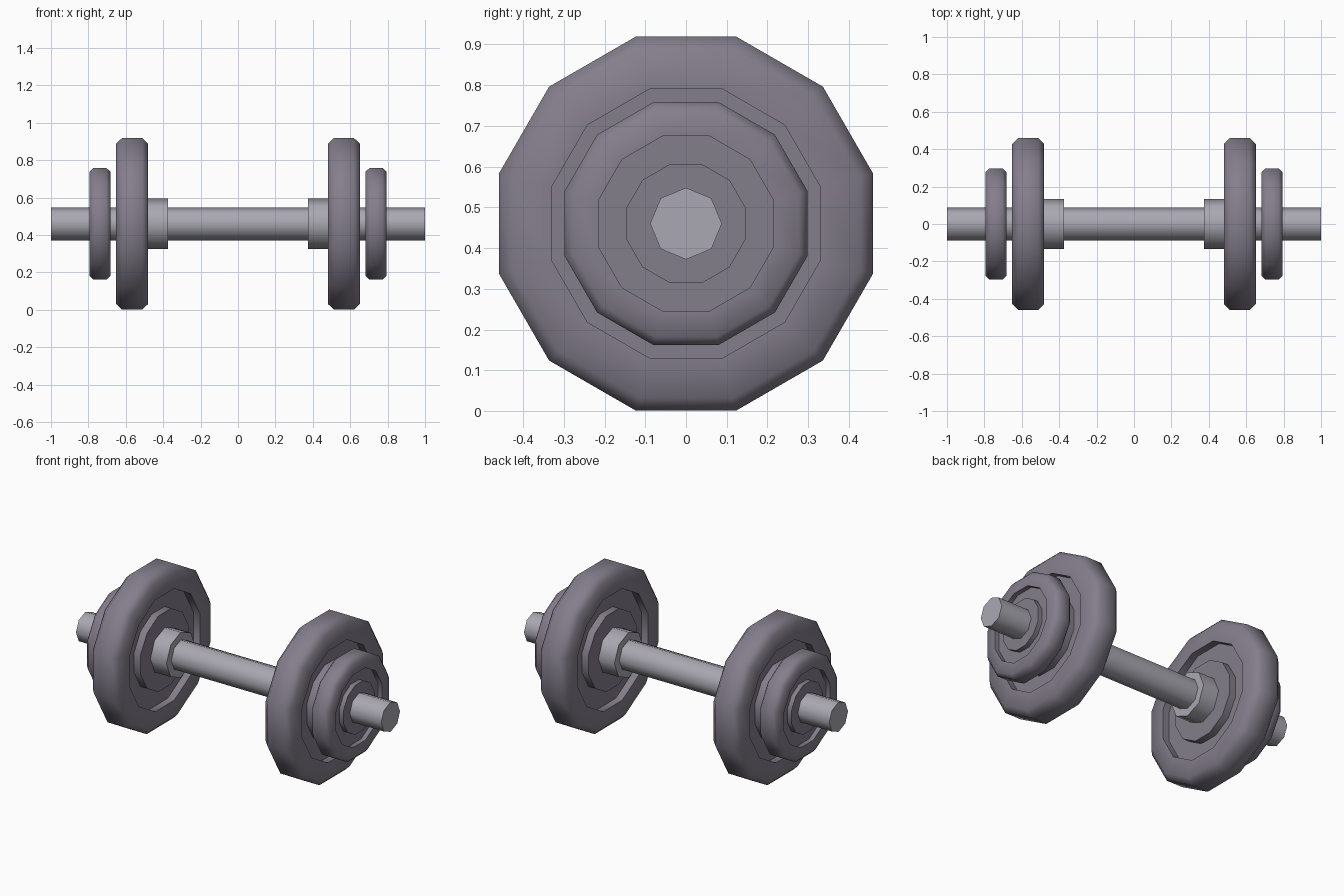
import bpy, math

cube = bpy.data.objects.get("Cube")
if cube:
    bpy.data.objects.remove(cube, do_unlink=True)

AXIS_Z = 0.46


def material(name, rgb):
    mat = bpy.data.materials.new(name)
    mat.use_nodes = True
    mat.diffuse_color = (*rgb, 1)
    mat.node_tree.nodes["Principled BSDF"].inputs["Base Color"].default_value = (*rgb, 1)
    return mat


steel = material("light steel", (0.40, 0.39, 0.44))
iron = material("dark iron", (0.23, 0.21, 0.26))


def lathe(name, profile, sides, turn, mat, sharp):
    """Spin (x, radius) points round the bar axis; end points are capped."""
    verts, faces = [], []
    for x, r in profile:
        for i in range(sides):
            a = math.tau * i / sides + turn
            verts.append((x, r * math.cos(a), AXIS_Z + r * math.sin(a)))
    for k in range(len(profile) - 1):
        for i in range(sides):
            j = (i + 1) % sides
            a, b = k * sides, (k + 1) * sides
            faces.append((a + j, a + i, b + i, b + j))
    last = (len(profile) - 1) * sides
    faces.append(tuple(range(sides)))
    faces.append(tuple(reversed(range(last, last + sides))))
    mesh = bpy.data.meshes.new(name)
    mesh.from_pydata(verts, [], [f[::-1] for f in faces])
    mesh.materials.append(mat)
    obj = bpy.data.objects.new(name, mesh)
    bpy.context.collection.objects.link(obj)
    bpy.ops.object.select_all(action="DESELECT")
    obj.select_set(True)
    bpy.context.view_layer.objects.active = obj
    bpy.ops.object.shade_smooth_by_angle(angle=math.radians(sharp))
    return obj


def plate(name, centre, half, apothem):
    """Twelve-sided weight: chamfered rim, recessed web and raised hub."""
    r = apothem / math.cos(math.pi / 12)
    bevel = 0.068 * r
    web = 0.5 * half
    side = [(half, 0.49 * r), (web, 0.49 * r), (web, 0.72 * r),
            (half, 0.72 * r), (half, r - bevel), (half - bevel, r)]
    profile = [(-x, rad) for x, rad in side] + [(x, rad) for x, rad in reversed(side)]
    lathe(name, [(centre + x, rad) for x, rad in profile],
          12, math.pi / 12, iron, 60)


# Bar through everything
lathe("bar", [(-1, 0.088), (1, 0.088)], 8, 0, steel, 50)

# Collars and weights at each end
for side, s in (("left", 1), ("right", -1)):
    lathe(side + "_collar", [(s * 0.43 - 0.055, 0.134), (s * 0.43 + 0.055, 0.134)],
          8, 0, steel, 50)
    plate(side + "_large_weight", s * 0.566, 0.086, 0.459)
    plate(side + "_small_weight", s * 0.738, 0.056, 0.298)
